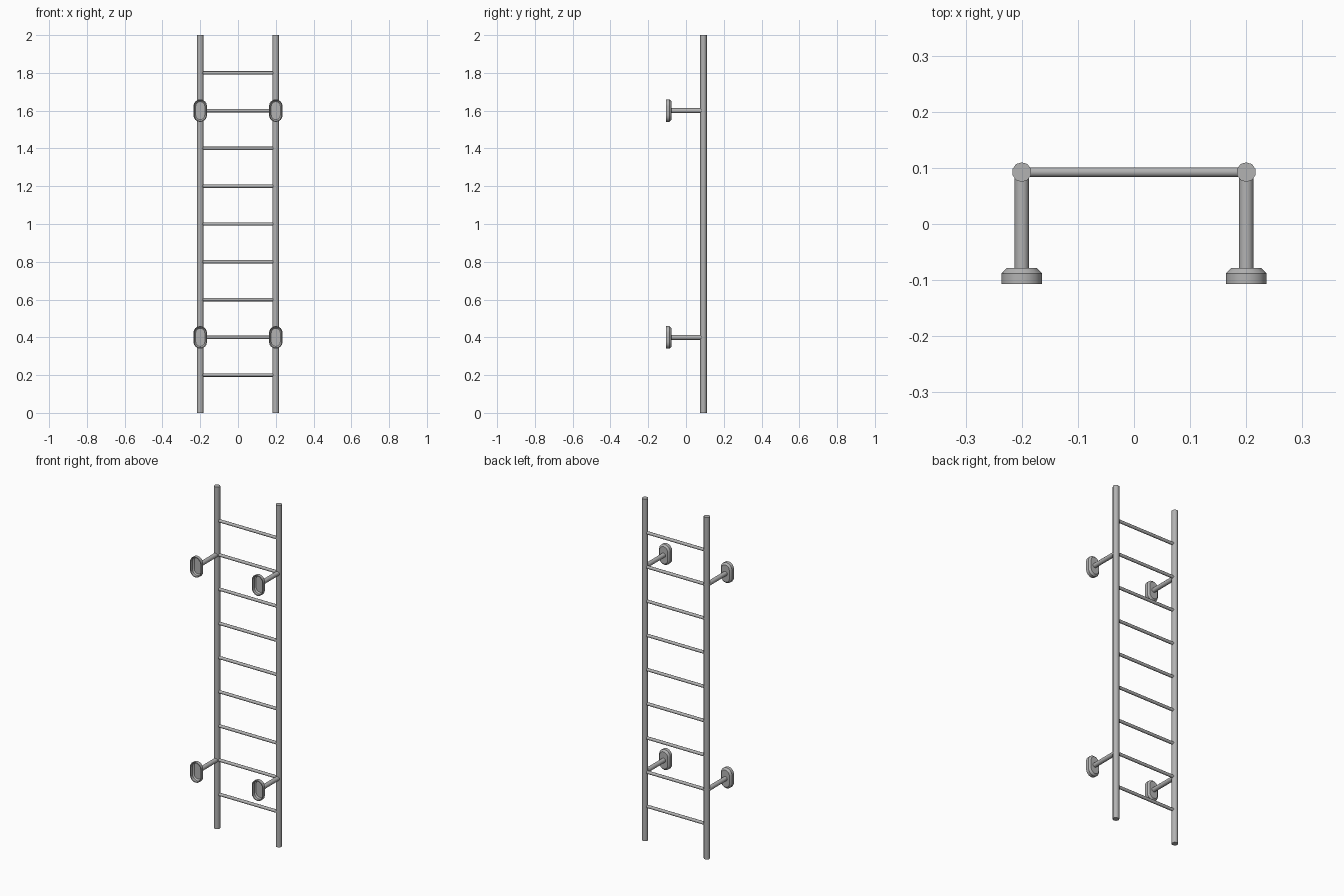
import bpy, bmesh, math
from mathutils import Vector

cube = bpy.data.objects.get("Cube")
if cube:
    bpy.data.objects.remove(cube, do_unlink=True)

steel = bpy.data.materials.new("grey steel")
steel.use_nodes = True
GREY = (0.45, 0.45, 0.45, 1)
steel.diffuse_color = GREY
steel.node_tree.nodes["Principled BSDF"].inputs["Base Color"].default_value = GREY

RAIL_X, RAIL_Y = 0.2, 0.0925
BRACKET_HEIGHTS = (0.4, 1.6)


def finish(name, bm):
    bmesh.ops.recalc_face_normals(bm, faces=bm.faces)
    mesh = bpy.data.meshes.new(name)
    bm.to_mesh(mesh)
    bm.free()
    mesh.materials.append(steel)
    obj = bpy.data.objects.new(name, mesh)
    bpy.context.collection.objects.link(obj)
    bpy.ops.object.select_all(action='DESELECT')
    obj.select_set(True)
    bpy.context.view_layer.objects.active = obj
    bpy.ops.object.shade_smooth_by_angle(angle=math.radians(40))
    return obj


def tube(name, start, end, radius, sides):
    start, end = Vector(start), Vector(end)
    axis = end - start
    bm = bmesh.new()
    bmesh.ops.create_cone(bm, cap_ends=True, segments=sides, radius1=radius,
                          radius2=radius, depth=axis.length)
    obj = finish(name, bm)
    obj.rotation_euler = axis.to_track_quat('Z', 'Y').to_euler()
    obj.location = (start + end) / 2
    return obj


def stadium(bm, half_width, y, straight=0.024, steps=8):
    """Upright rounded-end loop in the xz plane."""
    loop = []
    for i in range(2 * (steps + 1)):
        top = i <= steps
        a = math.pi * (i if top else i - 1) / steps
        z = half_width * math.sin(a) + (straight if top else -straight)
        loop.append(bm.verts.new((half_width * math.cos(a), y, z)))
    return loop


def wall_foot(name, x, z):
    # Hollow cup: chamfered outside, rim at the front, sunken floor inside
    profile = [(0.026, -0.078), (0.036, -0.088), (0.036, -0.107),
               (0.031, -0.107), (0.031, -0.091), (0.024, -0.084)]
    bm = bmesh.new()
    loops = [stadium(bm, w, y) for w, y in profile]
    for a, b in zip(loops, loops[1:]):
        for i in range(len(a)):
            j = (i + 1) % len(a)
            bm.faces.new((a[i], a[j], b[j], b[i]))
    bm.faces.new(loops[0])
    bm.faces.new(loops[-1])
    finish(name, bm).location = (x, 0, z)


# Rails, wall arms and feet on both sides
for side, x in (("left", RAIL_X), ("right", -RAIL_X)):
    tube(f"{side}_rail", (x, RAIL_Y, 0), (x, RAIL_Y, 2), 0.0175, 10)
    for level, z in zip(("lower", "upper"), BRACKET_HEIGHTS):
        tube(f"{side}_{level}_arm", (x, -0.08, z), (x, RAIL_Y, z), 0.013, 12)
        wall_foot(f"{side}_{level}_foot", x, z)

# Rungs
for i in range(1, 10):
    z = i * 0.2
    tube(f"rung_{i}", (-RAIL_X, RAIL_Y, z), (RAIL_X, RAIL_Y, z), 0.009, 10)
